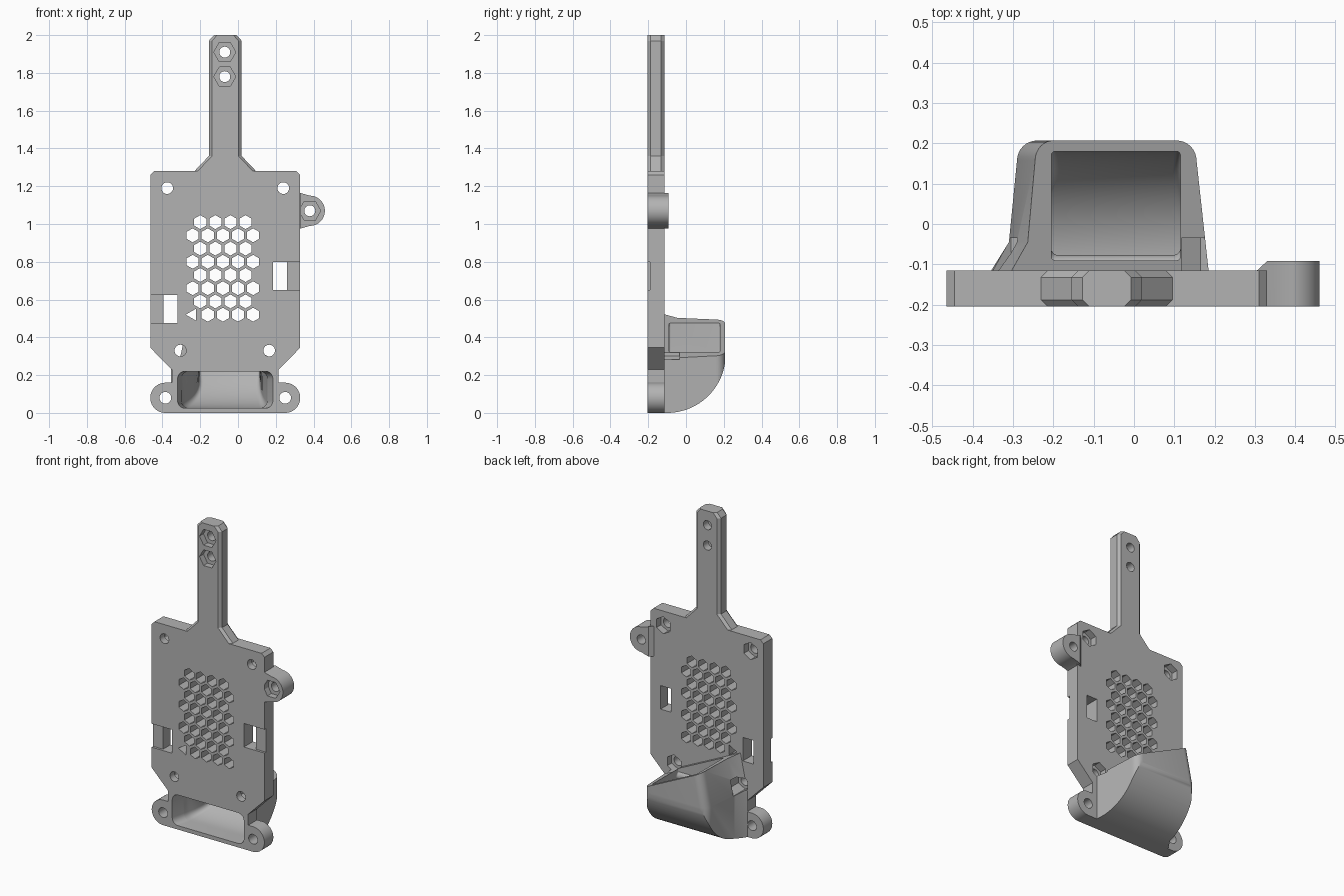
import bpy, bmesh
from math import sin, cos, pi, radians
from mathutils import Vector

if "Cube" in bpy.data.objects:
    bpy.data.objects.remove(bpy.data.objects["Cube"], do_unlink=True)

grey = bpy.data.materials.new("matte grey plastic")
grey.use_nodes = True
grey.diffuse_color = (0.45, 0.45, 0.45, 1)
grey.node_tree.nodes["Principled BSDF"].inputs["Base Color"].default_value = (0.45, 0.45, 0.45, 1)

CX = -0.0675                 # symmetry axis of the plate
FRONT, BACK = -0.205, -0.115


def arc(cx, cy, r, a, b, n=12):
    return [(cx + r * cos(radians(a + (b - a) * i / n)),
             cy + r * sin(radians(a + (b - a) * i / n))) for i in range(n + 1)]


def at_y(pts, y):
    return [(x, y, z) for x, z in pts]


def prism(pts, y0, y1):
    return [at_y(pts, y0), at_y(pts, y1)]


def ngon(x, z, r, n, y0, y1, turn=0):
    return prism(arc(x, z, r, turn, turn + 360, n)[:-1], y0, y1)


def box(x0, x1, z0, z1, y0, y1):
    return prism([(x0, z0), (x1, z0), (x1, z1), (x0, z1)], y0, y1)


def build(name, solids):
    """Each solid is a list of rings, skinned and capped."""
    bm = bmesh.new()
    for rings in solids:
        vs = [[bm.verts.new(p) for p in ring] for ring in rings]
        n = len(vs[0])
        for a, b in zip(vs, vs[1:]):
            for i in range(n):
                j = (i + 1) % n
                bm.faces.new((a[i], a[j], b[j], b[i]))
        bm.faces.new(vs[0][::-1])
        bm.faces.new(vs[-1])
    bmesh.ops.recalc_face_normals(bm, faces=bm.faces)
    me = bpy.data.meshes.new(name)
    bm.to_mesh(me)
    bm.free()
    me.materials.append(grey)
    ob = bpy.data.objects.new(name, me)
    bpy.context.collection.objects.link(ob)
    return ob


def cut(target, solids, operation='DIFFERENCE'):
    cutter = build("cutter", solids)
    cutter.hide_render = True
    mod = target.modifiers.new("cut", 'BOOLEAN')
    mod.operation, mod.solver, mod.object = operation, 'EXACT', cutter
    bpy.context.view_layer.objects.active = target
    bpy.ops.object.modifier_apply(modifier=mod.name)
    bpy.data.objects.remove(cutter, do_unlink=True)


def mirrored(half):
    return [(CX + x, z) for x, z in half] + [(CX - x, z) for x, z in reversed(half)]


# Main plate with two round lugs at the foot
half = [(0.377, 1.28), (0.397, 1.26), (0.397, 0.345), (0.283, 0.23), (0.283, 0.16)]
half += arc(0.317, 0.08, 0.08, 90, -90, 20)
plate = build("main_plate", [prism(mirrored(half), FRONT, BACK)])

# Handle with chamfered long edges and a flared root
def handle_ring(inset, y):
    h = [(0.163, 1.28), (0.087, 1.36), (0.087, 1.97), (0.06, 2.0)]
    return at_y(mirrored([(x - inset, z) for x, z in h]), y)

handle = build("handle", [[handle_ring(0.017, FRONT), handle_ring(0, FRONT + 0.017),
                           handle_ring(0, BACK - 0.017), handle_ring(0.017, BACK)]])

# Side ear, slightly thicker than the plate
def ear_ring(x, y):
    lobe = arc(0.38, 1.07, 0.08, 90, -90, 20)
    return at_y([(x, 1.165), (0.345, 1.16)] + lobe + [(0.345, 0.98), (x, 0.975)], y)

ear = build("side_ear", [[ear_ring(0.33, FRONT), ear_ring(0.33, BACK),
                          ear_ring(0.305, BACK), ear_ring(0.33, -0.092)]])

# Air scoop: tapered plan, rounded underside, slanted rim
def plan_ring(d, z):
    pts = [(0.185, BACK - 0.002)] + arc(0.105, 0.157, 0.05, 0, 90, 8)
    pts += [(x + d, y) for x, y in arc(-0.24, 0.157, 0.05, 90, 180, 8)]
    pts += [(-0.31 + d, -0.045), (-0.355 + d, BACK - 0.002)]
    return [(x, y, z) for x, y in pts]

scoop = build("air_scoop", [[plan_ring(0, -0.05), plan_ring(0, 0.28), plan_ring(0.067, 0.6)]])
side = [(-0.16, 0)] + arc(-0.1, 0.31, 0.31, -90, 0, 24) + [(0.21, 0.7), (-0.16, 0.7)]
cut(scoop, [[[(x, y, z) for y, z in side] for x in (-0.5, 0.4)]], 'INTERSECT')
bm = bmesh.new()
bm.from_mesh(scoop.data)
res = bmesh.ops.bisect_plane(bm, geom=bm.verts[:] + bm.edges[:] + bm.faces[:],
                             plane_co=(-0.205, 0, 0.475), plane_no=Vector((0.48, 0, 1)).normalized(),
                             clear_outer=True)
rim = [e for e in res["geom_cut"] if isinstance(e, bmesh.types.BMEdge)]
bmesh.ops.contextual_create(bm, geom=rim)
bmesh.ops.recalc_face_normals(bm, faces=bm.faces)
bm.to_mesh(scoop.data)
bm.free()

# Air passage: rounded rectangle swept from the front mouth up to the rim
def duct_ring(t, dy=0, dz=0, flare=0):
    k = min(1, t / 0.7)
    k = k * k * (3 - 2 * k)
    x0, x1 = -0.30 + 0.095 * k - flare * 0.02, 0.155 - 0.04 * k + flare * 0.03
    d0, d1, r = 0.08 - 0.055 * t, 0.275 + 0.02 * t, 0.04 - 0.03 * t
    pts = (arc(x1 - r, d1 - r, r, 0, 90, 5) + arc(x0 + r, d1 - r, r, 90, 180, 5)
           + arc(x0 + r, d0 + r, r, 180, 270, 5) + arc(x1 - r, d0 + r, r, 270, 360, 5))
    a = t * pi / 2
    return [(x, BACK + d * sin(a) + dy, 0.3 - d * cos(a) + dz) for x, d in pts]

duct = [duct_ring(0, -0.12, 0, 1), duct_ring(0, -0.09, 0, 1)]
duct += [duct_ring(i / 16) for i in range(17)] + [duct_ring(1, 0, 0.3)]
cut(plate, [duct])
cut(scoop, [duct])

# Screw holes, with hexagonal nut pockets on the rear
corners = [(-0.375, 1.19), (0.24, 1.19), (-0.305, 0.33), (0.165, 0.33)]
lugs = [(CX - 0.317, 0.08), (CX + 0.317, 0.08)]
pockets = [ngon(x, z, 0.055, 6, -0.16, -0.035, 30) for x, z in corners]
cut(plate, [ngon(x, z, 0.031, 24, -0.3, -0.1) for x, z in corners + lugs])
cut(plate, pockets)
cut(scoop, pockets[2:])

# Holes with hexagonal pockets on the front of handle and ear
for part, spots in ((handle, [(-0.07, 1.91), (-0.07, 1.78)]), (ear, [(0.38, 1.07)])):
    cut(part, [ngon(x, z, 0.029, 24, -0.3, 0) for x, z in spots])
    cut(part, [ngon(x, z, 0.058, 6, -0.3, -0.165) for x, z in spots])

# Honeycomb vent, its lower left cell partly filled
cells = []
for row in range(8):
    odd = row % 2
    for col in range(4 + odd):
        partial = row == 7 and col == 0
        cells.append(ngon(-0.2 - 0.04 * odd + 0.08 * col, 1.01 - 0.07 * row, 0.037,
                          3 if partial else 6, -0.3, -0.1, 180 if partial else 30))
cut(plate, cells)

# Shallow side recesses, each with a slot through
cut(plate, [box(0.185, 0.4, 0.65, 0.80, -0.3, -0.19), box(-0.5, -0.32, 0.475, 0.625, -0.3, -0.19)])
cut(plate, [box(0.185, 0.26, 0.65, 0.80, -0.3, 0), box(-0.395, -0.32, 0.475, 0.625, -0.3, 0)])

# Smooth the curved walls, keep the machined edges sharp
bpy.ops.object.select_all(action='DESELECT')
for ob in (plate, handle, ear, scoop):
    ob.select_set(True)
bpy.context.view_layer.objects.active = plate
bpy.ops.object.shade_smooth_by_angle(angle=radians(30))
